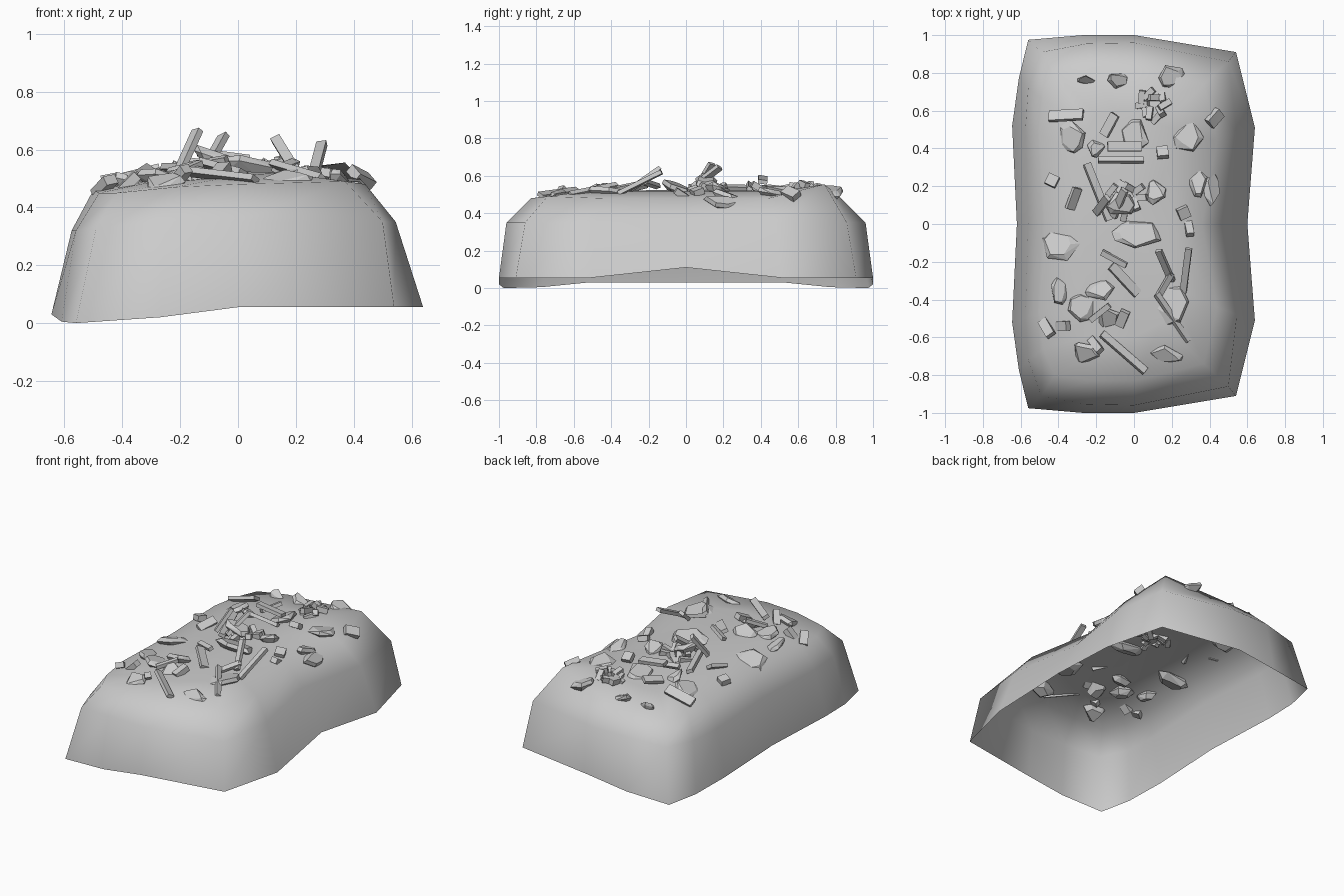
import bpy, bmesh, random
from math import radians, cos, sin, tau
from mathutils import Vector, Matrix
from mathutils.bvhtree import BVHTree

if "Cube" in bpy.data.objects:
    bpy.data.objects.remove(bpy.data.objects["Cube"])

random.seed(4)


def finish(bm, name, smooth=False):
    me = bpy.data.meshes.new(name)
    bm.to_mesh(me)
    ob = bpy.data.objects.new(name, me)
    bpy.context.collection.objects.link(ob)
    for p in me.polygons:
        p.use_smooth = smooth
    return ob


# Mound shell: half rings from left (y=0) round the back to right (y=0), mirrored in y
rings = [
    [(-.62, 0, .03), (-.645, .52, .03), (-.61, .77, .005), (-.56, .975, 0), (-.27, 1, .02),
     (0, 1, .055), (.54, .91, .055), (.64, .51, .055), (.60, 0, .11)],
    [(-.56, 0, .33), (-.575, .5, .32), (-.56, .72, .32), (-.49, .91, .33), (-.25, .955, .35),
     (0, .96, .35), (.5, .86, .35), (.545, .48, .35), (.46, 0, .36)],
    [(-.47, 0, .47), (-.5, .47, .46), (-.48, .66, .45), (-.42, .8, .45), (-.22, .83, .47),
     (0, .83, .48), (.37, .74, .52), (.44, .44, .48), (.36, 0, .48)],
    [(-.27, 0, .51), (-.25, .35, .505), (-.24, .5, .5), (-.2, .58, .49), (-.1, .6, .5),
     (0, .6, .51), (.15, .52, .52), (.2, .33, .515), (.2, 0, .515)],
]
bm = bmesh.new()
loops = []
for level, half in enumerate(rings):
    pts = half + [(x, -y, z) for x, y, z in half[-2:0:-1]]
    if level == 2:                       # back right shoulder is higher
        x, y, z = pts[6]
        pts[6] = (x, y, .555)
        x, y, z = pts[10]
        pts[10] = (x, y, .49)
    loops.append([bm.verts.new(p) for p in pts])
for a, b in zip(loops, loops[1:]):
    for i in range(16):
        j = (i + 1) % 16
        bm.faces.new((a[j], a[i], b[i], b[j]))
top = bm.verts.new((-.02, 0, .525))      # crown
for i in range(16):
    bm.faces.new((loops[-1][(i + 1) % 16], loops[-1][i], top))
bmesh.ops.recalc_face_normals(bm, faces=bm.faces)
if sum(f.normal.z for f in bm.faces) < 0:
    bmesh.ops.reverse_faces(bm, faces=bm.faces)
tree = BVHTree.FromBMesh(bm)
finish(bm, "mound", True)


def ground(x, y):
    hit = tree.ray_cast(Vector((x, y, 2)), Vector((0, 0, -1)))
    return hit[0], hit[1]


def box(bm, mat, size):
    bmesh.ops.create_cube(bm, size=1, matrix=mat @ Matrix.Diagonal((*size, 1)))


# Planks: x1, y1, lift1, x2, y2, lift2, width
planks = [
    (-.25, .32, .03, -.13, .02, .02, .04), (-.19, .34, .05, .05, .34, .01, .03),
    (-.14, .41, .09, .04, .41, .05, .05), (-.17, -.58, .03, .06, -.78, .01, .04),
    (.12, -.37, .03, .29, -.62, .0, .03), (.26, -.36, .0, .29, -.13, .12, .035),
    (.13, -.14, .12, .20, -.30, .01, .035), (.13, -.38, .01, .2, -.26, .04, .03),
    (-.17, -.15, .03, -.04, -.22, .05, .03), (-.12, -.22, .04, .02, -.37, .0, .05),
    (-.23, -.51, .01, -.13, -.43, .05, .03), (-.2, .06, .02, -.14, .14, .15, .04),
    (-.11, .04, .02, -.05, .18, .13, .04), (-.45, .57, .02, -.27, .58, .04, .06),
    (-.16, .47, .02, -.1, .58, .04, .05), (-.34, .08, .01, -.3, .19, .03, .05),
]
bm = bmesh.new()
for x1, y1, l1, x2, y2, l2, w in planks:
    a = ground(x1, y1)[0] + Vector((0, 0, l1))
    b = ground(x2, y2)[0] + Vector((0, 0, l2))
    rot = (b - a).to_track_quat('X', 'Z').to_matrix().to_4x4()
    rot = rot @ Matrix.Rotation(random.uniform(-.7, .7), 4, 'X')
    box(bm, Matrix.Translation((a + b) / 2) @ rot, ((b - a).length, w, .022))
finish(bm, "broken_planks")

# Bricks: x, y, angle, length, width, plus two random clusters
bricks = [
    (-.43, .23, -20, .06, .06), (.26, .06, 30, .06, .06), (.29, -.02, 0, .09, .04),
    (-.38, -.54, 75, .09, .05), (-.06, -.5, -40, .09, .05), (.42, .56, -45, .09, .06),
    (-.46, -.55, 15, .1, .05), (-.2, -.64, 10, .1, .04), (.15, .38, 15, .06, .06),
]
for cx, cy, n, r in ((.1, .63, 10, .075), (-.05, .14, 12, .09)):
    for i in range(n):
        t = i * tau / n
        d = r * random.uniform(.3, 1)
        bricks.append((cx + d * cos(t), cy + d * sin(t), random.uniform(0, 180), .07, .032))
bm = bmesh.new()
for x, y, ang, l, w in bricks:
    p, n = ground(x, y)
    rot = n.to_track_quat('Z', 'Y').to_matrix().to_4x4()
    rot = rot @ Matrix.Rotation(radians(ang), 4, 'Z') @ Matrix.Rotation(random.uniform(-.7, .7), 4, 'Y')
    box(bm, Matrix.Translation(p + n * random.uniform(.0, .025)) @ rot, (l, w, .034))
finish(bm, "loose_bricks")

# Rubble chunks: x, y, half sizes, lift; jagged shards half sunk into the surface
chunks = [
    (-.34, .46, .09, .09, .01), (-.39, -.11, .11, .09, .01), (0, .47, .09, .09, .01),
    (.28, .47, .09, .09, .01), (.41, .21, .05, .12, .0), (.34, .22, .06, .08, .01),
    (.2, .78, .07, .07, .0), (-.08, .76, .06, .05, .01), (-.25, .76, .05, .025, .01),
    (-.39, -.35, .05, .08, .01), (-.26, -.69, .08, .07, .01), (.16, -.7, .1, .06, .0),
    (.02, -.05, .14, .08, .02), (.11, .17, .06, .07, .02), (.19, -.42, .1, .12, .0),
    (-.27, -.44, .08, .08, .01), (-.18, -.35, .08, .06, .02), (-.13, -.5, .07, .06, .01),
    (-.2, .4, .05, .05, .02), (-.07, .1, .08, .07, .06),
]
bm = bmesh.new()
for x, y, rx, ry, lift in chunks:
    p, n = ground(x, y)
    q = Vector((0, 0, 1)).rotation_difference(n + Vector((0, 0, .3)))
    mat = Matrix.Translation(p + n * lift) @ q.to_matrix().to_4x4()
    tilt, phase = random.uniform(0, tau), random.uniform(0, 1)
    verts = []
    for i in range(6):
        t = (i + phase + random.uniform(-.4, .4)) * tau / 6
        slope = .03 * cos(t - tilt)
        for z, k in ((-.05, random.uniform(.4, .7)), (-.012, 1), (.012, random.uniform(.5, .9))):
            v = Vector((rx * k * cos(t), ry * k * sin(t), z + slope * k))
            verts.append(bm.verts.new(mat @ v))
    res = bmesh.ops.convex_hull(bm, input=verts)
    junk = [v for v in res["geom_interior"] if isinstance(v, bmesh.types.BMVert)]
    bmesh.ops.delete(bm, geom=junk, context='VERTS')
finish(bm, "rubble_chunks")
